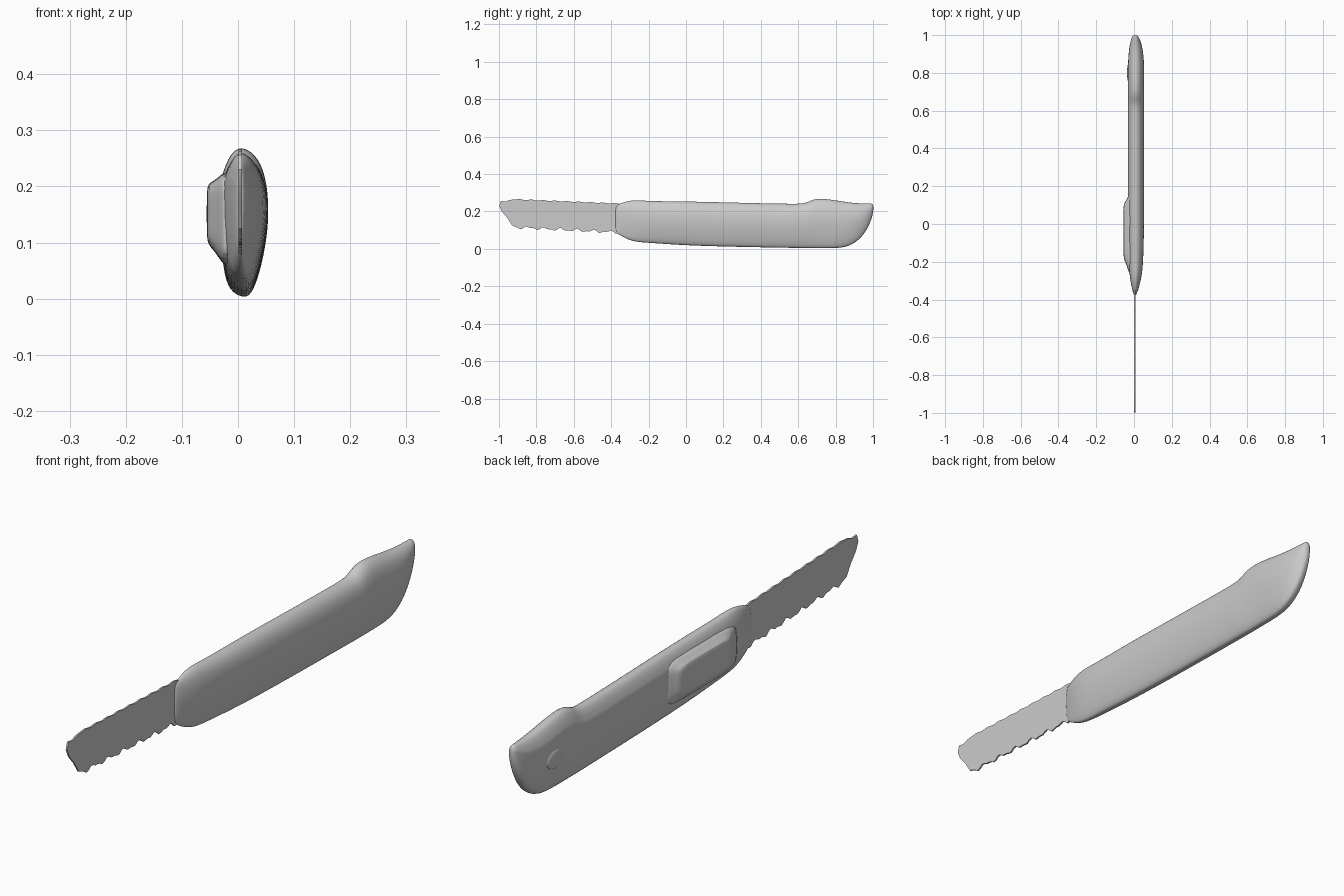
import bpy, bmesh, math
from mathutils import Matrix

cube = bpy.data.objects.get("Cube")
if cube:
    bpy.data.objects.remove(cube, do_unlink=True)

grey = bpy.data.materials.new("plain grey")
grey.use_nodes = True
grey.diffuse_color = (0.6, 0.6, 0.6, 1)
grey.node_tree.nodes["Principled BSDF"].inputs["Base Color"].default_value = (0.6, 0.6, 0.6, 1)


def finish(bm, name, subdiv=0, angle=60):
    bmesh.ops.recalc_face_normals(bm, faces=bm.faces)
    mesh = bpy.data.meshes.new(name)
    bm.to_mesh(mesh)
    bm.free()
    obj = bpy.data.objects.new(name, mesh)
    bpy.context.collection.objects.link(obj)
    mesh.materials.append(grey)
    if subdiv:
        mod = obj.modifiers.new("smooth", "SUBSURF")
        mod.levels = mod.render_levels = subdiv
    bpy.ops.object.select_all(action="DESELECT")
    obj.select_set(True)
    bpy.context.view_layer.objects.active = obj
    bpy.ops.object.shade_smooth_by_angle(angle=math.radians(angle))
    return obj


def loft(bm, rings):
    """Skin a list of closed rings and cap both ends."""
    rows = [[bm.verts.new(p) for p in ring] for ring in rings]
    count = len(rows[0])
    for a, b in zip(rows, rows[1:]):
        for i in range(count):
            j = (i + 1) % count
            bm.faces.new((a[i], a[j], b[j], b[i]))
    bm.faces.new(rows[0])
    bm.faces.new(rows[-1])


# Handle cross-section: across, height fraction; left half is fuller
SECTION = [(.2, 0), (.45, .04), (.75, .22), (1, .5), (1, .72), (.75, .91),
           (.25, 1), (-.2, 1), (-.5, .9), (-.62, .83), (-.72, .78),
           (-.72, .5), (-.62, .22), (-.4, .04)]

# Handle stations: y, bottom, top, width factor
STATIONS = [(-.38, .09, .23, .1), (-.36, .075, .24, .3), (-.29, .035, .265, .72),
            (-.2, .03, .255, .92), (0, .015, .255, 1), (.3, .007, .247, 1),
            (.6, .002, .24, 1), (.645, .001, .245, 1), (.69, 0, .274, 1),
            (.78, 0, .264, 1), (.86, .004, .25, 1), (.93, .045, .243, .85),
            (.98, .12, .243, .55), (1.003, .195, .243, .25)]

bm = bmesh.new()
loft(bm, [[(.004 + .05 * w * x, y, lo + (hi - lo) * f) for x, f in SECTION]
          for y, lo, hi, w in STATIONS])
finish(bm, "handle", 2, 80)

# Raised thumb block on the right face
bm = bmesh.new()
BLOCK = [(-.01, -.3, .19, .045, .235), (-.03, -.25, .15, .065, .222),
         (-.042, -.21, .125, .085, .21), (-.053, -.19, .11, .095, .206),
         (-.056, -.16, .09, .11, .192)]


def rounded_ring(x, y0, y1, z0, z1, steps=24):
    ring = []
    for i in range(steps):
        a = math.tau * (i + .5) / steps
        c, s = math.cos(a), math.sin(a)
        ring.append((x, (y0 + y1) / 2 + (y1 - y0) / 2 * math.copysign(abs(c) ** .35, c),
                     (z0 + z1) / 2 + (z1 - z0) / 2 * math.copysign(abs(s) ** .35, s)))
    return ring


loft(bm, [rounded_ring(*row) for row in BLOCK])
finish(bm, "thumb_block", 1, 50)

# Rivet boss near the butt of the handle
bm = bmesh.new()
bmesh.ops.create_uvsphere(bm, u_segments=24, v_segments=12, radius=1,
                          matrix=Matrix.Translation((-.028, .8, .13)) @ Matrix.Diagonal((.009, .05, .035, 1)))
finish(bm, "rivet_boss")

# Blade outline with a wavy, worn edge
tip = [(-.93, .125), (-.955, .165), (-.985, .2), (-.998, .23), (-.99, .256), (-.965, .253), (-.94, .262)]
edge, spine = [], []
STEPS = 48
for i in range(STEPS + 1):
    t = i / STEPS
    y = -.3 - .61 * t
    tooth = .006 * math.sin(t * 44) + .004 * math.sin(t * 83 + 1)
    edge.append((y, .085 + .03 * t + tooth))
    spine.append((y, .24 + .025 * t + .002 * math.sin(t * 60)))
outline = edge + tip + spine[::-1]
bm = bmesh.new()
HALF = .003
loft(bm, [[(x, y, z) for y, z in outline] for x in (.004 - HALF, .004 + HALF)])
finish(bm, "blade", 0, 30)
